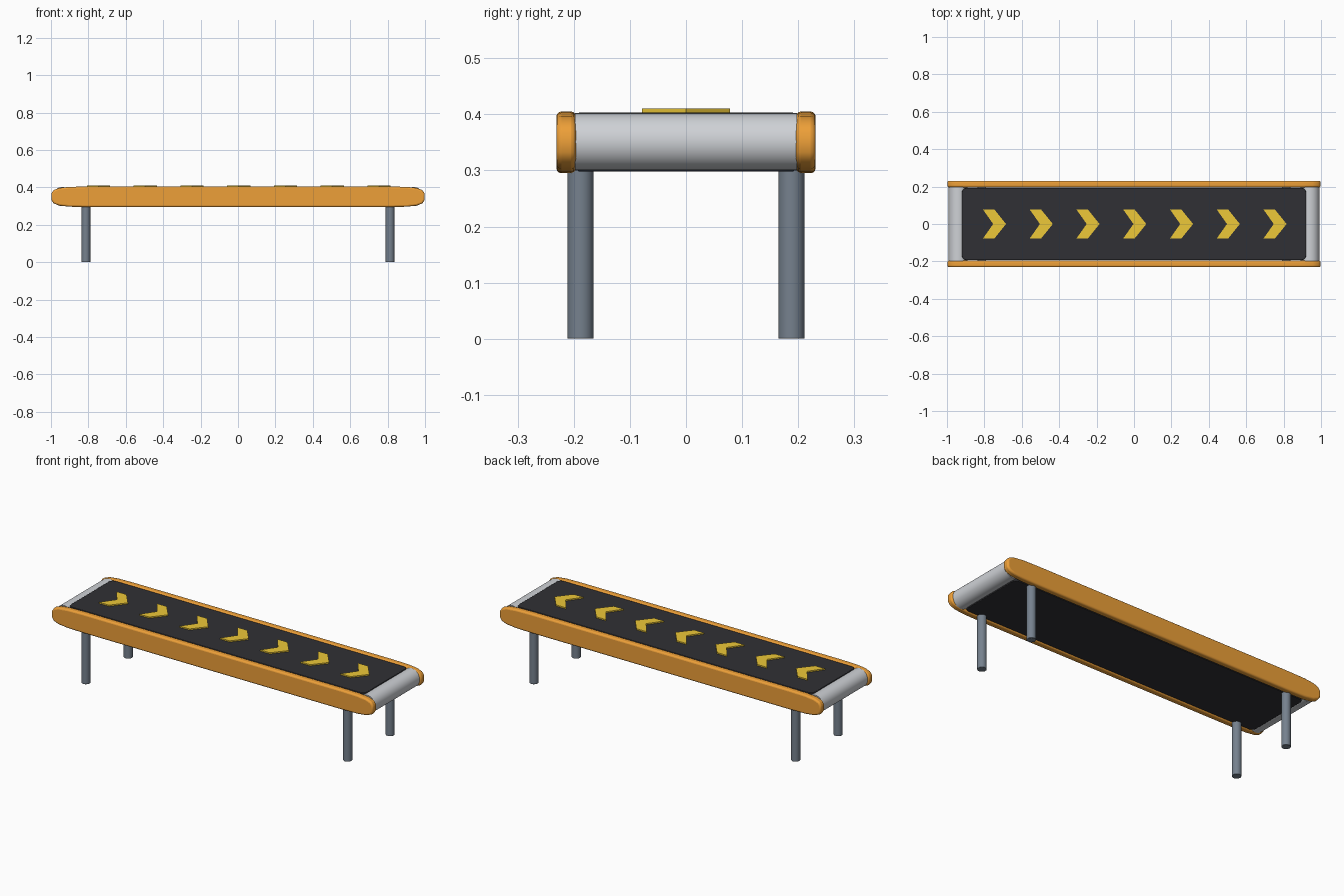
import bpy, bmesh, math

if "Cube" in bpy.data.objects:
    bpy.data.objects.remove(bpy.data.objects["Cube"])


def material(name, color):
    m = bpy.data.materials.new(name)
    m.diffuse_color = (*color, 1)
    m.use_nodes = True
    m.node_tree.nodes["Principled BSDF"].inputs["Base Color"].default_value = m.diffuse_color
    return m


ORANGE = material("orange_paint", (0.85, 0.35, 0.04))
RUBBER = material("black_rubber", (0.03, 0.03, 0.035))
YELLOW = material("yellow_mark", (0.85, 0.58, 0.04))
STEEL = material("leg_steel", (0.18, 0.22, 0.27))
CHROME = material("roller_metal", (0.62, 0.64, 0.67))


def finish(ob, mat, bevel=0, segments=3):
    ob.data.materials.append(mat)
    if bevel:
        b = ob.modifiers.new("bevel", 'BEVEL')
        b.width, b.segments = bevel, segments
        b.limit_method, b.angle_limit = 'ANGLE', math.radians(40)
    bpy.ops.object.select_all(action='DESELECT')
    ob.select_set(True)
    bpy.context.view_layer.objects.active = ob
    bpy.ops.object.shade_smooth_by_angle(angle=math.radians(40))


def prism(name, points, offset, depth, mat, bevel=0):
    """Extrude a closed outline of 3D points along the vector depth."""
    bm = bmesh.new()
    face = bm.faces.new([bm.verts.new([a + b for a, b in zip(p, offset)]) for p in points])
    top = bmesh.ops.extrude_face_region(bm, geom=[face])["geom"]
    bmesh.ops.translate(bm, vec=depth, verts=[v for v in top if isinstance(v, bmesh.types.BMVert)])
    bmesh.ops.recalc_face_normals(bm, faces=bm.faces)
    me = bpy.data.meshes.new(name)
    bm.to_mesh(me)
    bm.free()
    ob = bpy.data.objects.new(name, me)
    bpy.context.collection.objects.link(ob)
    finish(ob, mat, bevel)
    return ob


def cylinder(name, radius, length, loc, mat, rot=(0, 0, 0), bevel=0):
    bpy.ops.mesh.primitive_cylinder_add(vertices=32, radius=radius, depth=length,
                                        location=loc, rotation=rot)
    ob = bpy.context.object
    ob.name = name
    finish(ob, mat, bevel, 2)


# Side rails: long outline with softly tapered ends
quarter = [(0.80, 0.055), (0.90, 0.053), (0.955, 0.047), (0.985, 0.036), (0.998, 0.018)]
half = [(x, z) for x, z in quarter] + [(x, -z) for x, z in reversed(quarter)]
outline = half + [(-x, -z) for x, z in half]
for side, y in (("front", -0.231), ("back", 0.196)):
    prism(side + "_rail", [(x, 0, z) for x, z in outline], (0, y, 0.35),
          (0, 0.035, 0), ORANGE, 0.009)

# Belt: slab with rounded corners in plan
r, lx, ly = 0.025, 0.92, 0.193
plan = []
for k, (sx, sy) in enumerate([(1, 1), (-1, 1), (-1, -1), (1, -1)]):
    for i in range(5):
        a = math.radians(90 * k + 22.5 * i)
        plan.append((sx * (lx - r) + r * math.cos(a), sy * (ly - r) + r * math.sin(a), 0))
prism("belt", plan, (0, 0, 0.298), (0, 0, 0.105), RUBBER, 0.003)

# End rollers
for side, s in (("left", -1), ("right", 1)):
    cylinder(side + "_roller", 0.051, 0.395, (s * 0.94, 0, 0.351), CHROME,
             (math.pi / 2, 0, 0))

# Direction arrows on the belt
arrow = [(-0.058, 0.078), (0.003, 0.078), (0.066, 0), (0.003, -0.078),
         (-0.058, -0.078), (-0.003, 0)]
for i in range(7):
    prism(f"arrow_{i + 1}", [(x, y, 0) for x, y in arrow], (0.25 * (i - 3), 0, 0.4),
          (0, 0, 0.01), YELLOW)

# Legs
for xs, sx in (("left", -1), ("right", 1)):
    for ys, sy in (("front", -1), ("back", 1)):
        cylinder(f"{ys}_{xs}_leg", 0.0235, 0.32, (sx * 0.813, sy * 0.188, 0.16),
                 STEEL, bevel=0.002)
